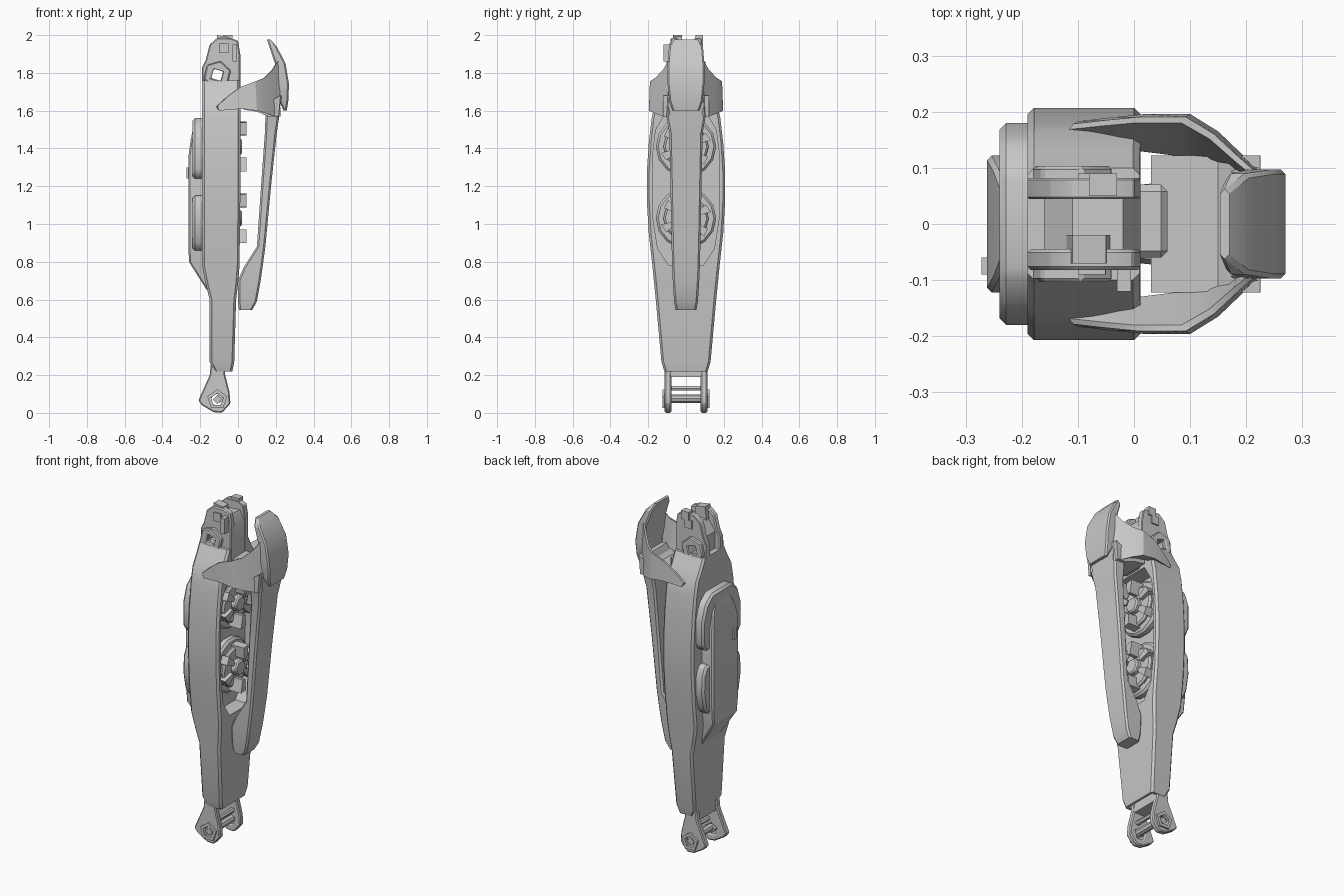
import bpy, bmesh, math
from mathutils import Vector

cube = bpy.data.objects.get("Cube")
if cube:
    bpy.data.objects.remove(cube, do_unlink=True)

TONE = (0.58, 0.58, 0.58, 1)
grey = bpy.data.materials.new("plain grey")
grey.use_nodes = True
grey.diffuse_color = TONE
grey.node_tree.nodes["Principled BSDF"].inputs["Base Color"].default_value = TONE


def finish(name, bm, bevel=0, cutters=()):
    """Turn a bmesh into a finished, shaded part."""
    bmesh.ops.recalc_face_normals(bm, faces=bm.faces)
    mesh = bpy.data.meshes.new(name)
    bm.to_mesh(mesh)
    bm.free()
    ob = bpy.data.objects.new(name, mesh)
    bpy.context.collection.objects.link(ob)
    mesh.materials.append(grey)
    for c in cutters:
        m = ob.modifiers.new("cut", "BOOLEAN")
        m.operation, m.object, m.solver = "DIFFERENCE", c, "EXACT"
    if bevel:
        m = ob.modifiers.new("bevel", "BEVEL")
        m.width, m.segments, m.limit_method = bevel, 1, "ANGLE"
    bpy.ops.object.select_all(action="DESELECT")
    ob.select_set(True)
    bpy.context.view_layer.objects.active = ob
    for m in list(ob.modifiers):
        bpy.ops.object.modifier_apply(modifier=m.name)
    bpy.ops.object.shade_smooth_by_angle(angle=math.radians(28))
    return ob


def skin(name, sections, **kw):
    """Join equal point loops in order and cap both ends."""
    bm = bmesh.new()
    loops = [[bm.verts.new(p) for p in sec] for sec in sections]
    bm.faces.new(loops[0])
    bm.faces.new(loops[-1][::-1])
    for lo, hi in zip(loops, loops[1:]):
        for i in range(len(lo)):
            j = (i + 1) % len(lo)
            bm.faces.new((lo[i], lo[j], hi[j], hi[i]))
    return finish(name, bm, **kw)


def prism(name, pts, axis, a, b, **kw):
    """Extrude an outline along x (outline in y,z) or y (outline in x,z)."""
    place = (lambda p, t: (t, p[0], p[1])) if axis == "x" else (lambda p, t: (p[0], t, p[1]))
    return skin(name, [[place(p, t) for p in pts] for t in (a, b)], **kw)


def loft(name, rings, c, **kw):
    """Stack chamfered rectangles given as (z, x0, x1, half width)."""
    return skin(name, [[(x0 + c, -w, z), (x1 - c, -w, z), (x1, c - w, z), (x1, w - c, z),
                        (x1 - c, w, z), (x0 + c, w, z), (x0, w - c, z), (x0, c - w, z)]
                       for z, x0, x1, w in rings], **kw)


def ngon(cx, cz, r, n, turn=0.0):
    return [(cx + r * math.cos(turn + k * math.tau / n), cz + r * math.sin(turn + k * math.tau / n))
            for k in range(n)]


def mirror_outline(half):
    """Mirror (half width, z) points into a closed symmetric outline."""
    return half + [(-y, z) for y, z in reversed(half)]


def box(name, x, y, z, **kw):
    return prism(name, [(y[0], z[0]), (y[1], z[0]), (y[1], z[1]), (y[0], z[1])], "x", *x, **kw)


# Cutters for the side recess, pin hole, hollow lower end and fork sockets
recess = prism("recess_cutter", mirror_outline([(.09, .78), (.15, .87), (.178, 1.05), (.178, 1.35),
                                                (.16, 1.5), (.1, 1.6)]), "x", -.08, .2)
pin_hole = prism("pin_hole_cutter", ngon(-.11, 1.79, .036, 4, .5), "y", -.4, .4)
low_hole = box("lower_cutter", (-.12, -.045), (-.1, .1), (.1, .34))
socket = prism("socket_cutter", ngon(-.11, .07, .034, 5, .3), "y", -.3, .3)

# Main body shell
loft("main_body", [(.22, -.125, -.03, .115), (.27, -.15, -.02, .13), (.6, -.15, -.01, .16),
                   (.68, -.17, 0, .168), (.78, -.19, .008, .178), (.95, -.19, .01, .197),
                   (1.12, -.19, .012, .207), (1.28, -.19, .012, .207), (1.43, -.19, .012, .197),
                   (1.56, -.19, .012, .182), (1.64, -.19, .012, .165), (1.7, -.19, .01, .13),
                   (1.76, -.19, .01, .1)], .012, cutters=[recess, low_hole])

# Rotary mechanisms inside the recess
for label, cz in (("upper", 1.41), ("lower", 1.03)):
    prism(label + "_wheel", ngon(0, cz, .16, 14), "x", -.085, -.035, bevel=.012)
    prism(label + "_rim", ngon(0, cz, .12, 12), "x", -.04, -.012, bevel=.01)
    prism(label + "_hub", ngon(0, cz, .05, 6), "x", -.04, .02, bevel=.008)
    for k in range(6):
        a = k * math.tau / 6 + .4
        d, n = Vector((math.cos(a), math.sin(a))), Vector((-math.sin(a), math.cos(a)))
        c = Vector((0, cz))
        pts = [c + d * .06 + n * .012, c + d * .125 + n * .026, c + d * .135 - n * .02, c + d * .06 - n * .012]
        prism(f"{label}_tooth_{k + 1}", pts, "x", -.04, .045 if k in (1, 4) else .01)

# Outer armour on the flat side
loft("outer_panel", [(.65, -.165, -.14, .088), (.8, -.26, -.14, .112), (.9, -.262, -.14, .122),
                     (1.36, -.262, -.14, .122), (1.45, -.25, -.14, .1), (1.52, -.235, -.14, .06)], .008)
prism("upper_pad", mirror_outline([(.15, 1.24), (.18, 1.28), (.18, 1.42), (.15, 1.51), (.09, 1.56)]),
      "x", -.24, -.17, bevel=.012)
prism("lower_pad", mirror_outline([(.13, .86), (.16, .9), (.18, 1.0), (.175, 1.1), (.15, 1.15)]),
      "x", -.24, -.17, bevel=.012)
box("panel_latch", (-.272, -.25), (-.09, -.06), (1.24, 1.3))

# Top hinge: cheeks, core, hex collars and small blocks
cheek = [(-.19, 1.62), (-.19, 1.83), (-.17, 1.87), (-.15, 1.95), (-.11, 1.985), (-.04, 1.985),
         (0, 1.97), (.012, 1.9), (.012, 1.62)]
for s, side in ((-1, "right"), (1, "left")):
    prism(side + "_hinge_cheek", cheek, "y", s * .045, s * .082, cutters=[pin_hole], bevel=.006)
    prism(side + "_hinge_collar", ngon(-.11, 1.79, .075, 6, .3), "y", s * .075, s * .103,
          cutters=[pin_hole], bevel=.008)
    prism(side + "_hinge_bolt", ngon(-.075, 1.93, .035, 4, .8), "y", s * .075, s * .09)
prism("hinge_core", [(-.16, 1.65), (-.16, 1.86), (-.11, 1.93), (-.02, 1.94), (.01, 1.88), (.01, 1.65)],
      "y", -.05, .05, cutters=[pin_hole])
prism("hinge_cap", [(-.12, 1.92), (-.11, 2.0), (-.05, 1.99), (-.04, 1.92)], "y", -.07, -.02)
box("hinge_tab", (-.03, -.005), (-.12, -.08), (1.86, 1.95))
box("hinge_stud", (-.08, -.03), (.05, .09), (1.95, 2.0))
box("hinge_rest", (0, .06), (-.06, .07), (1.61, 1.7), bevel=.012)

# Long guard blade, flaring at the top into the cowl
loft("guard_blade", [(.545, .005, .075, .055), (.59, 0, .1, .063), (.7, 0, .12, .07),
                     (.77, .03, .13, .073), (.88, .1, .145, .076), (1.2, .122, .175, .082),
                     (1.48, .142, .205, .088), (1.56, .145, .217, .102), (1.6, .15, .22, .108),
                     (1.68, .19, .232, .1)], .01)

# Cowl: wedge-shaped side walls in columns of (x, outer y, inner y, bottom, top)
wall = [(-.1, .183, .155, 1.6, 1.625), (-.04, .19, .15, 1.605, 1.68), (.02, .196, .13, 1.61, 1.725),
        (.1, .196, .12, 1.6, 1.755), (.15, .165, .11, 1.585, 1.775), (.195, .122, .09, 1.57, 1.82),
        (.225, .095, .075, 1.57, 1.87)]
for s, side in ((-1, "right"), (1, "left")):
    skin(side + "_cowl_wall", [[(x, s * y, b), (x - .008, s * y * .975, t), (x - .016, s * y * .92, t - .004),
                                (x - .012, s * inner, b + .02)] for x, y, inner, b, t in wall])
prism("cowl_floor", [(.03, 1.605), (.1, 1.595), (.16, 1.57), (.215, 1.57), (.225, 1.68), (.19, 1.66),
                     (.15, 1.625), (.03, 1.63)], "y", -.122, .122)

# Upright crest plate
loft("crest_plate", [(1.6, .24, .258, .07), (1.65, .22, .266, .088), (1.74, .208, .27, .097),
                     (1.85, .195, .252, .097), (1.94, .165, .205, .09), (1.978, .153, .17, .062)], .008)

# Lower fork with cross bars and socketed pivots
fork = [(-.14, .3), (-.15, .2), (-.21, .065), (-.19, .04), (-.13, .004), (-.085, 0), (-.04, .05),
        (-.045, .11), (-.07, .21), (-.05, .3)]
for s, side in ((-1, "right"), (1, "left")):
    prism(side + "_fork_arm", fork, "y", s * .078, s * .113, cutters=[socket], bevel=.006)
    prism(side + "_fork_pivot", ngon(-.11, .07, .055, 5, .3), "y", s * .108, s * .124, cutters=[socket])
    prism(side + "_pivot_bolt", ngon(-.11, .07, .024, 4), "y", s * .08, s * .115)
prism("fork_axle", ngon(-.1, .075, .022, 8), "y", -.1, .1)
prism("fork_bar", ngon(-.09, .13, .014, 6), "y", -.1, .1)
box("fork_bridge", (-.14, -.07), (-.1, .1), (.19, .26))

for c in (recess, pin_hole, low_hole, socket):
    bpy.data.objects.remove(c, do_unlink=True)
